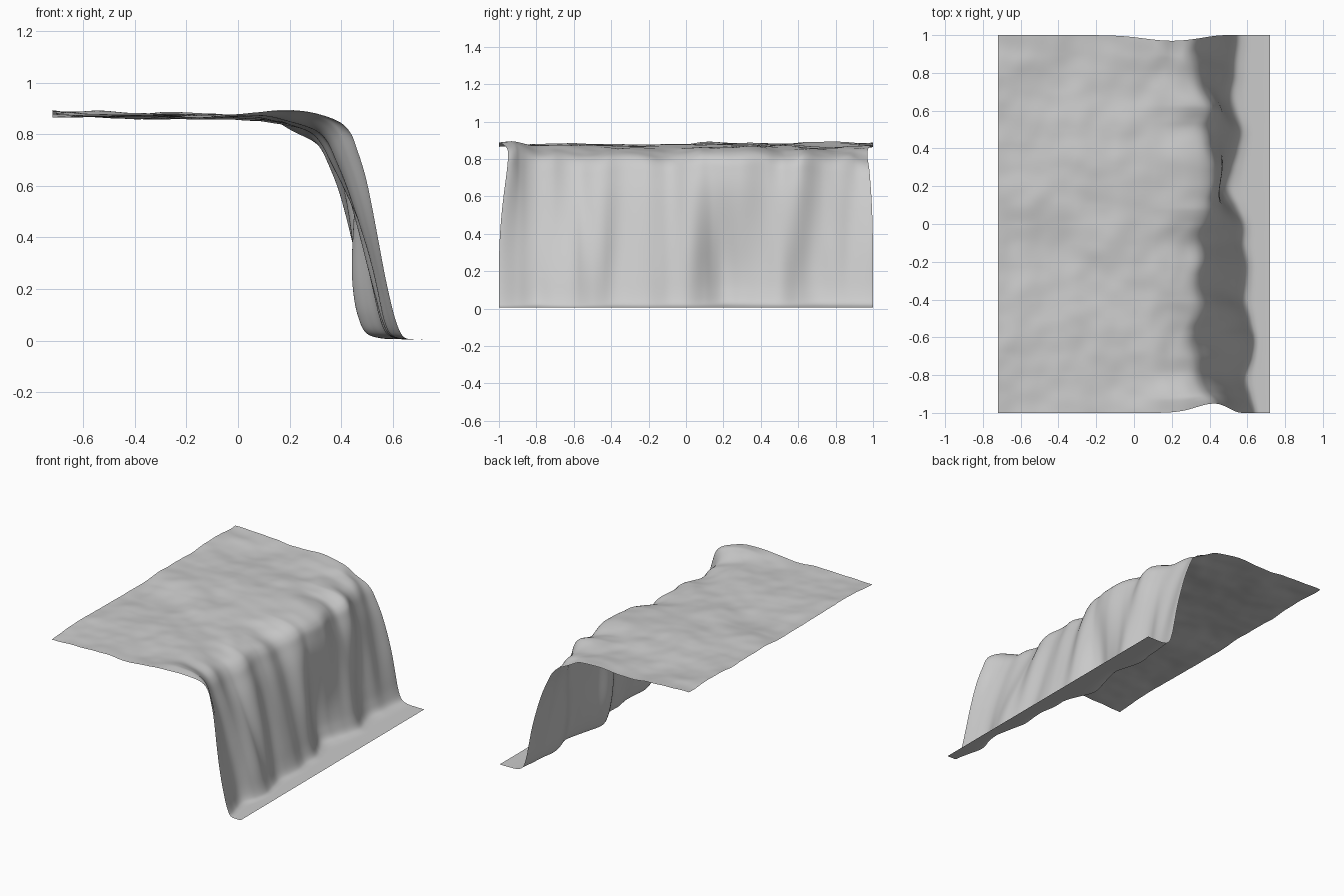
import bpy, bmesh, math
from mathutils import noise, Vector

if "Cube" in bpy.data.objects:
    bpy.data.objects.remove(bpy.data.objects["Cube"])


def spline(pts, t):
    """Catmull-Rom through pts, t in 0..len-1."""
    i = min(int(t), len(pts) - 2)
    f = t - i
    p = [Vector(pts[max(0, min(len(pts) - 1, i + k))]) for k in (-1, 0, 1, 2)]
    return 0.5 * (2 * p[1] + (p[2] - p[0]) * f + (2 * p[0] - 5 * p[1] + 4 * p[2] - p[3]) * f * f
                  + (3 * p[1] - p[0] - 3 * p[2] + p[3]) * f ** 3)


def smooth(a, b, x):
    t = max(0, min(1, (x - a) / (b - a)))
    return t * t * (3 - 2 * t)


# cliff cross-section: x, z, weight of sideways shift
PROFILE = [(-.72, .876, 0), (-.3, .873, 0), (0, .869, 0), (.14, .866, .2), (.25, .85, .6),
           (.325, .825, .9), (.37, .785, 1), (.40, .72, 1), (.44, .6, 1), (.485, .4, 1),
           (.525, .2, 1), (.55, .09, 1), (.575, .03, .95), (.61, .009, .7), (.66, .005, .35), (.72, .005, 0)]
# lip and foot positions along y, every 0.1 from -1 to 1
LIP = [.45, .40, .355, .355, .35, .365, .375, .37, .375, .375, .39, .42, .435,
       .43, .42, .41, .42, .38, .345, .34, .335]
FOOT = [.65, .625, .60, .635, .645, .625, .60, .605, .61, .59, .59, .55, .51,
        .53, .56, .575, .55, .53, .54, .55, .56]
NV = 180

# denser columns on the long plateau spans
ts = []
for s in range(len(PROFILE) - 1):
    n = 36 if s == 0 else 24 if s == 1 else 11 if s == 2 else 8
    ts += [s + k / n for k in range(n)]
ts.append(len(PROFILE) - 1)

bm = bmesh.new()
rows = []
for j in range(NV + 1):
    y = -1 + 2 * j / NV
    k = (y + 1) * 10
    lip = spline([(a, 0, 0) for a in LIP], k).x - .385
    foot = spline([(a, 0, 0) for a in FOOT], k).x - .59
    row = []
    for t in ts:
        # linear on the plateau, curved over the edge
        i = min(int(t), len(PROFILE) - 2)
        if i < 2:
            x, z, w = Vector(PROFILE[i]).lerp(Vector(PROFILE[i + 1]), t - i)
        else:
            x, z, w = spline(PROFILE, t)
        # sideways shift blends from foot to lip, with vertical flutes
        low = 1 - smooth(.1, .85, z)
        flute = noise.noise((y * 7, z * .8, 3.1)) * .03 * (.25 + .75 * smooth(0, .35, z))
        dx = w * (lip * (1 - low) + foot * low + flute)
        # ground undulation on the plateau
        top = smooth(.2, .85, z)
        bump = (.022 * noise.noise((x * 2, y * 2.2, 7)) + .012 * noise.noise((x * 5, y * 4.5, 1))
                + .004 * noise.noise((x * 10, y * 10, 5)))
        sag = smooth(.0, .3, x) * (.025 * noise.noise((2, y * 5, 9)) + .5 * min(lip, .03))
        # deeper slump at the far corner
        sag -= .035 * smooth(.8, 1, y) * smooth(.12, .3, x)
        zz = max(.004, z + top * (bump + sag))
        # ragged side edges near the cliff
        edge = smooth(.85, 1, abs(y)) * top
        if y < 0:
            yy = y + edge * .05 * math.exp(-((x + dx - .43) / .14) ** 2)
        else:
            yy = y - edge * .03 * math.exp(-((x + dx - .2) / .2) ** 2)
        row.append(bm.verts.new((x + dx, yy, zz)))
    rows.append(row)
for a, b in zip(rows, rows[1:]):
    for i in range(len(ts) - 1):
        bm.faces.new((a[i], a[i + 1], b[i + 1], b[i]))
for f in bm.faces:
    f.smooth = True

mesh = bpy.data.meshes.new("cliff_terrain")
bm.to_mesh(mesh)
bm.free()
cliff = bpy.data.objects.new("cliff_terrain", mesh)
bpy.context.collection.objects.link(cliff)
